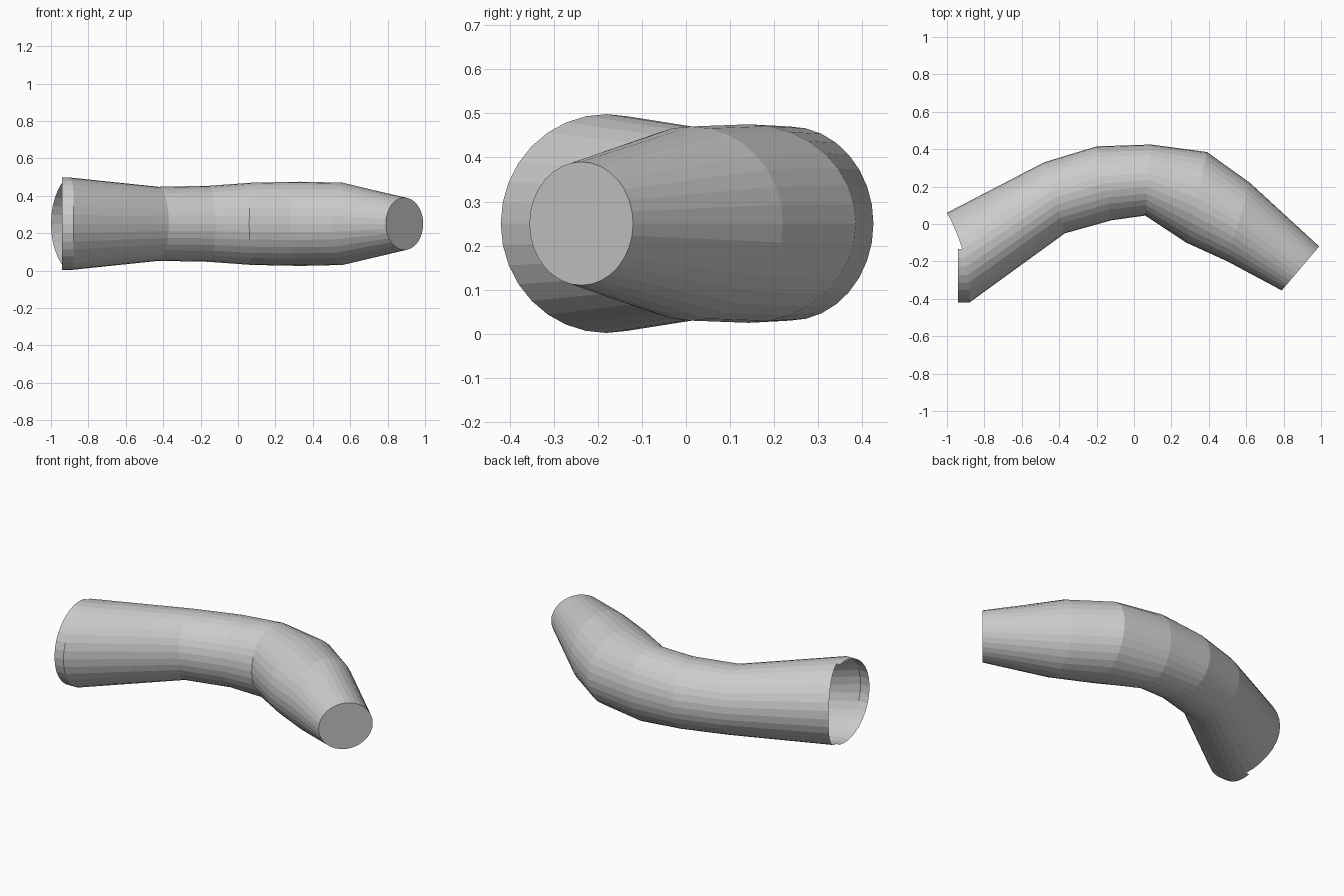
import bpy
import math

SIDES = 32
MID_Z = 0.25
RIM_X = -0.94

old = bpy.data.objects.get("Cube")
if old:
    bpy.data.objects.remove(old, do_unlink=True)

grey = bpy.data.materials.new("light grey")
grey.use_nodes = True
tone = (0.6, 0.6, 0.6, 1)
grey.diffuse_color = tone
grey.node_tree.nodes["Principled BSDF"].inputs["Base Color"].default_value = tone

# Cross-sections along the bend: outer point, inner point, half height
SECTIONS = [
    ((-1.0, 0.06), (-0.88, -0.42), 0.248),
    ((-0.48, 0.33), (-0.37, -0.05), 0.198),
    ((-0.20, 0.415), (-0.12, 0.02), 0.203),
    ((0.09, 0.425), (0.06, 0.045), 0.22),
    ((0.39, 0.385), (0.28, -0.10), 0.225),
    ((0.62, 0.22), (0.50, -0.20), 0.22),
    ((0.99, -0.12), (0.79, -0.355), 0.14),
]


def ring(outer, inner, half_height, bulge=0.0):
    """Elliptical cross-section; bulge bows its middle along +x."""
    points = []
    for i in range(SIDES):
        a = math.tau * i / SIDES
        t = (1 - math.cos(a)) / 2
        x = outer[0] + (inner[0] - outer[0]) * t + bulge * math.sin(a) ** 2
        y = outer[1] + (inner[1] - outer[1]) * t
        points.append((x, y, MID_Z + half_height * math.sin(a)))
    return points


def add_mesh(name, verts, faces):
    mesh = bpy.data.meshes.new(name)
    mesh.from_pydata(verts, [], faces)
    mesh.materials.append(grey)
    mesh.update()
    obj = bpy.data.objects.new(name, mesh)
    bpy.context.collection.objects.link(obj)
    return obj


# Bent tube, open at the wide end and capped at the narrow end
rings = [ring(*s, bulge=0.035 if k == 0 else 0) for k, s in enumerate(SECTIONS)]
verts = [p for r in rings for p in r]
faces = []
for k in range(len(rings) - 1):
    for i in range(SIDES):
        j = (i + 1) % SIDES
        a, b = k * SIDES, (k + 1) * SIDES
        faces.append((a + i, a + j, b + j, b + i))
last = (len(rings) - 1) * SIDES
faces.append(tuple(range(last, last + SIDES)))
add_mesh("bent_tube", verts, faces)

# Short straight collar along the front half of the open rim
front = [p for p in rings[0] if p[0] > RIM_X and p[1] < -0.10]
n = len(front)
collar = front + [(RIM_X, y, z) for x, y, z in front]
add_mesh("rim_collar", collar, [(i + n, i + 1 + n, i + 1, i) for i in range(n - 1)])
